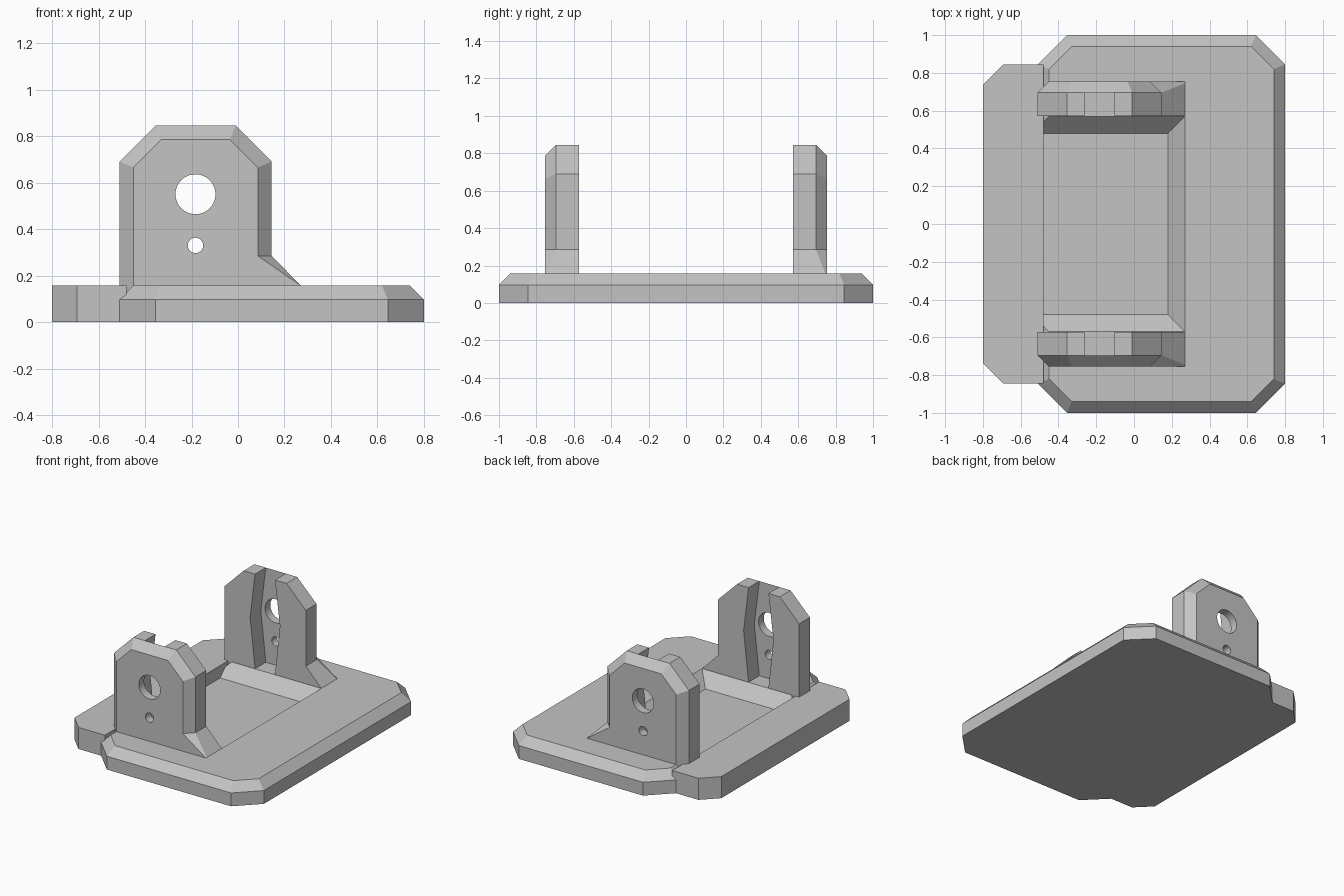
import bpy, bmesh
from mathutils import Vector

cube = bpy.data.objects.get("Cube")
if cube:
    bpy.data.objects.remove(cube, do_unlink=True)

grey = bpy.data.materials.new("plain_grey")
grey.use_nodes = True
grey.diffuse_color = (0.55, 0.55, 0.55, 1)
grey.node_tree.nodes["Principled BSDF"].inputs["Base Color"].default_value = (0.55, 0.55, 0.55, 1)


def loft(name, rings):
    """Closed solid through matching rings of points."""
    bm = bmesh.new()
    loops = [[bm.verts.new(p) for p in ring] for ring in rings]
    bm.faces.new(loops[0])
    bm.faces.new(loops[-1])
    n = len(loops[0])
    for a, b in zip(loops, loops[1:]):
        for i in range(n):
            j = (i + 1) % n
            quad = [a[i], a[j], b[j], b[i]]
            bm.faces.new(quad)
    bmesh.ops.recalc_face_normals(bm, faces=bm.faces)
    mesh = bpy.data.meshes.new(name)
    bm.to_mesh(mesh)
    bm.free()
    mesh.materials.append(grey)
    obj = bpy.data.objects.new(name, mesh)
    bpy.context.collection.objects.link(obj)
    return obj


def level(points, z):
    return [(x, y, z) for x, y in points]


def upright(points, y):
    return [(x, y, z) for x, z in points]


def octagon(x0, x1, y, c):
    return [(x0 + c, -y), (x1 - c, -y), (x1, c - y), (x1, y - c),
            (x1 - c, y), (x0 + c, y), (x0, y - c), (x0, c - y)]


def rectangle(x0, x1, y):
    return [(x0, -y), (x1, -y), (x1, y), (x0, y)]


def rod(name, x, z, radius):
    bm = bmesh.new()
    bmesh.ops.create_cone(bm, cap_ends=True, segments=40, radius1=radius,
                          radius2=radius, depth=0.6)
    mesh = bpy.data.meshes.new(name)
    bm.to_mesh(mesh)
    bm.free()
    obj = bpy.data.objects.new(name, mesh)
    obj.rotation_euler.x = 1.5708
    obj.location = (x, 0.66, z)
    bpy.context.collection.objects.link(obj)
    return obj


def carve(obj, cutters):
    """Subtract the cutters, bake the result and drop the cutters."""
    for c in cutters:
        c.hide_render = True
        mod = obj.modifiers.new("cut", "BOOLEAN")
        mod.operation, mod.solver, mod.object = "DIFFERENCE", "EXACT", c
    bpy.context.view_layer.update()
    graph = bpy.context.evaluated_depsgraph_get()
    mesh = bpy.data.meshes.new_from_object(obj.evaluated_get(graph))
    obj.modifiers.clear()
    obj.data = mesh
    mesh.materials.clear()
    mesh.materials.append(grey)
    for c in cutters:
        bpy.data.objects.remove(c, do_unlink=True)


TOP, EDGE = 0.157, 0.06

# Base plate with a bevelled rim and a sloped pocket
base = loft("base_plate", [
    level(octagon(-0.51, 0.8, 1.0, 0.155), 0),
    level(octagon(-0.51, 0.8, 1.0, 0.155), TOP - EDGE),
    level(octagon(-0.51 + EDGE, 0.8 - EDGE, 1 - EDGE, 0.12), TOP)])
pocket = loft("pocket_cutter", [
    level(rectangle(-0.482, 0.18, 0.48), TOP - 0.09),
    level(rectangle(-0.482, 0.27, 0.57), TOP),
    level(rectangle(-0.482, 0.27, 0.57), TOP + 0.1)])
carve(base, [pocket])

# Side tongue along the base
c = 0.108
tongue = [(-0.8, c - 0.845), (-0.8 + c, -0.845), (-0.48, -0.845),
          (-0.48, 0.845), (-0.8 + c, 0.845), (-0.8, 0.845 - c)]
loft("side_tongue", [level(tongue, 0), level(tongue, TOP)])

# Upright lug: chamfered outline, bevelled on the outer side, with a flared foot
outline = [(-0.51, 0.1), (-0.51, 0.69), (-0.355, 0.845), (-0.01, 0.845),
           (0.145, 0.69), (0.145, 0.285), (0.27, TOP), (0.27, 0.1)]
inset = [(-0.45, 0.1), (-0.45, 0.665), (-0.33, 0.785), (-0.035, 0.785),
         (0.085, 0.665), (0.085, 0.285), (0.27, TOP), (0.27, 0.1)]
middle = outline[:]
lug = loft("back_lug", [upright(outline, 0.572), upright(middle, 0.695), upright(inset, 0.755)])
# The foot keeps its full width at the toe
for v in lug.data.vertices:
    if v.co.x > 0.2 and abs(v.co.y - 0.695) < 0.01:
        v.co.y = 0.745

# Waisted channel on the inner face, pin hole and small hole
mid = -0.183
half = [(0.08, 0.05), (0.08, 0.157), (0.12, 0.52), (0.08, 0.845), (0.08, 0.95)]
channel_shape = [(mid - w, z) for w, z in half] + [(mid + w, z) for w, z in reversed(half)]
channel = loft("channel_cutter", [upright(channel_shape, 0.5), upright(channel_shape, 0.695)])
carve(lug, [channel, rod("pin_cutter", mid, 0.55, 0.086), rod("hole_cutter", mid, 0.33, 0.033)])

# Mirrored lug on the front
front = lug.copy()
front.data = lug.data.copy()
front.name = "front_lug"
bm = bmesh.new()
bm.from_mesh(front.data)
for v in bm.verts:
    v.co.y = -v.co.y
bmesh.ops.reverse_faces(bm, faces=bm.faces)
bm.to_mesh(front.data)
bm.free()
bpy.context.collection.objects.link(front)
